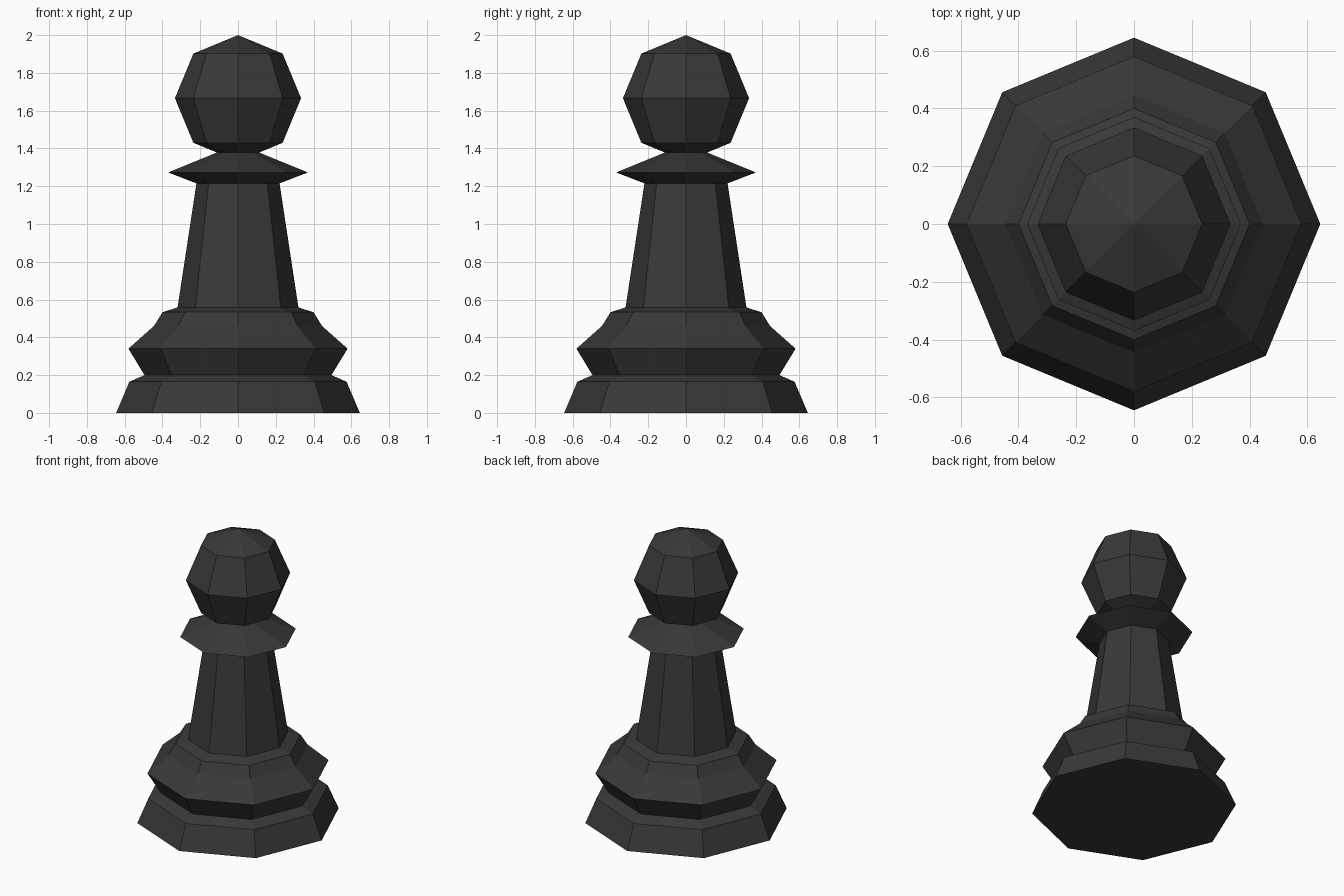
import bpy, bmesh
from math import cos, sin, pi

SIDES = 8

cube = bpy.data.objects.get("Cube")
if cube:
    bpy.data.objects.remove(cube, do_unlink=True)

# Single dark finish
black = bpy.data.materials.new("charcoal_black")
black.use_nodes = True
black.diffuse_color = (0.04, 0.04, 0.04, 1)
black.node_tree.nodes["Principled BSDF"].inputs["Base Color"].default_value = (0.04, 0.04, 0.04, 1)


def finish(name, bm):
    """Turn a bmesh into a flat-shaded object."""
    bmesh.ops.recalc_face_normals(bm, faces=bm.faces)
    mesh = bpy.data.meshes.new(name)
    bm.to_mesh(mesh)
    bm.free()
    mesh.materials.append(black)
    obj = bpy.data.objects.new(name, mesh)
    bpy.context.collection.objects.link(obj)
    return obj


def turned(name, profile):
    """Eight-sided turned part from (radius, height) points, capped at both ends."""
    bm = bmesh.new()
    rings = [[bm.verts.new((r * cos(2 * pi * i / SIDES), r * sin(2 * pi * i / SIDES), z))
              for i in range(SIDES)] for r, z in profile]
    for low, high in zip(rings, rings[1:]):
        for i in range(SIDES):
            j = (i + 1) % SIDES
            bm.faces.new((low[i], low[j], high[j], high[i]))
    bm.faces.new(rings[0][::-1])
    bm.faces.new(rings[-1])
    return finish(name, bm)


# Stepped base: foot, groove, flared ring and shoulder
turned("base", [(0.645, 0), (0.575, 0.165), (0.495, 0.2), (0.58, 0.34),
                (0.445, 0.46), (0.4, 0.533), (0.32, 0.558)])

# Tapered shaft
turned("shaft", [(0.32, 0.558), (0.22, 1.215)])

# Thin collar, its top tucked into the head
turned("collar", [(0.22, 1.215), (0.37, 1.273), (0.11, 1.379)])

# Faceted ball head
bm = bmesh.new()
bmesh.ops.create_uvsphere(bm, u_segments=SIDES, v_segments=4, radius=0.334)
head = finish("head", bm)
head.location.z = 1.666
